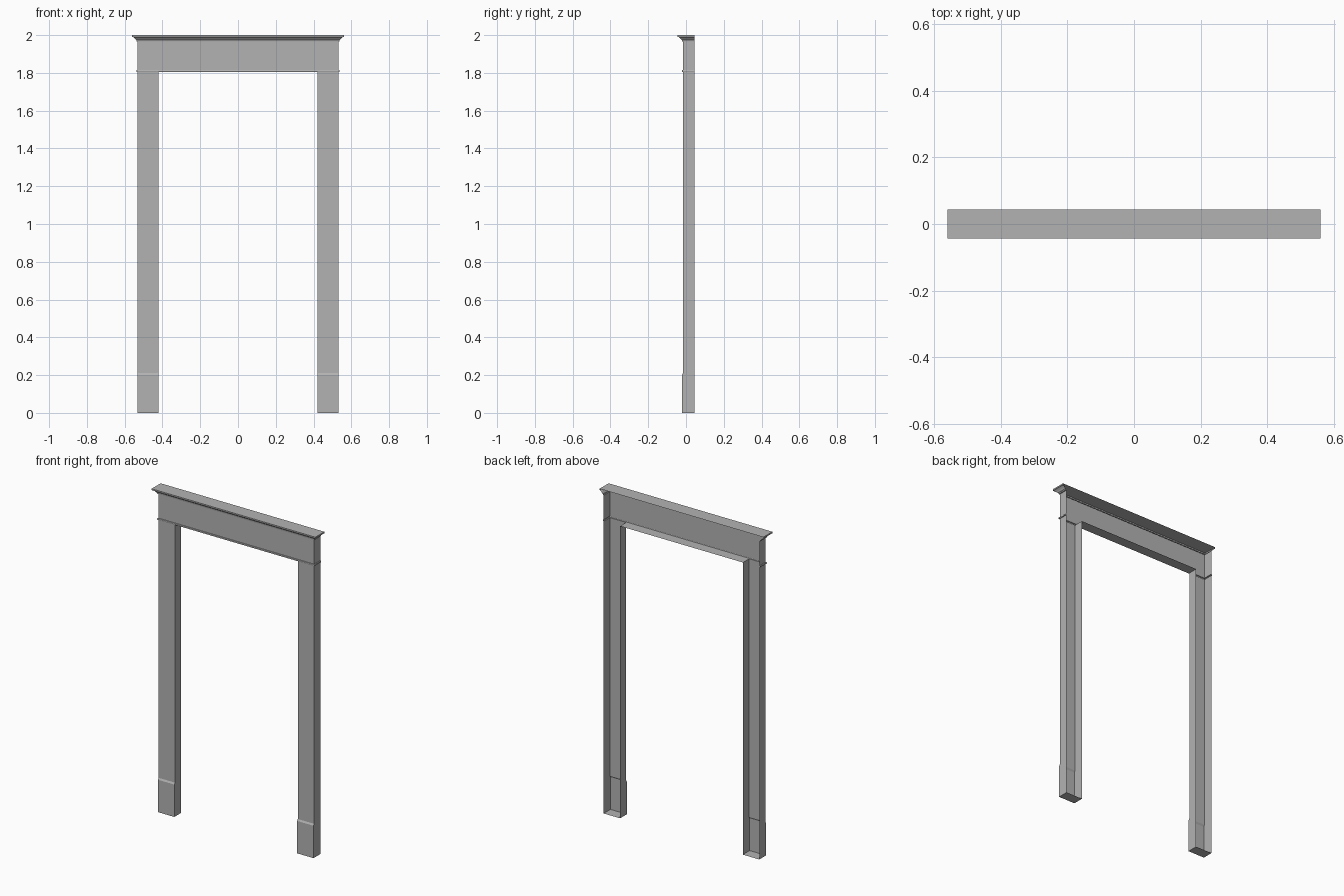
import bpy
import bmesh

cube = bpy.data.objects.get("Cube")
if cube:
    bpy.data.objects.remove(cube)

HALF = 0.532     # outer half width of the surround
OPENING = 0.42   # half width of the doorway
FRONT = -0.016   # main front plane
BACK = 0.044     # open back plane, set against the wall
HEAD = 1.806     # top of the doorway

grey = bpy.data.materials.new("painted_grey")
grey.use_nodes = True
colour = (0.45, 0.45, 0.45, 1)
grey.diffuse_color = colour
grey.node_tree.nodes["Principled BSDF"].inputs["Base Color"].default_value = colour


def finish(name, bm):
    mesh = bpy.data.meshes.new(name)
    bm.to_mesh(mesh)
    bm.free()
    mesh.materials.append(grey)
    obj = bpy.data.objects.new(name, mesh)
    bpy.context.collection.objects.link(obj)
    return obj


def channel(name, x0, x1, levels, cap_bottom=False, cap_top=False):
    """Three-sided shell, open at the back; levels are (side offset, front offset, z)."""
    bm = bmesh.new()
    rings = []
    for side, out, z in levels:
        plan = [(x0 - side, BACK), (x0 - side, FRONT - out),
                (x1 + side, FRONT - out), (x1 + side, BACK)]
        rings.append([bm.verts.new((x, y, z)) for x, y in plan])
    for low, high in zip(rings, rings[1:]):
        for i in range(3):
            bm.faces.new((low[i], low[i + 1], high[i + 1], high[i]))
    if cap_bottom:
        bm.faces.new(rings[0][::-1])
    if cap_top:
        bm.faces.new(rings[-1])
    return finish(name, bm)


# Pilasters, each with a slightly raised plinth block and a bevelled top
shaft = [(0, 0.006, 0), (0, 0.006, 0.2), (0, 0, 0.21), (0, 0, HEAD)]
for name, x0, x1 in (("right_pilaster", -HALF, -OPENING),
                     ("left_pilaster", OPENING, HALF)):
    channel(name, x0, x1, shaft, cap_bottom=True)

# Bead moulding, frieze and coved cornice in one returned profile
profile = [(0, HEAD), (0.005, HEAD), (0.006, 1.81), (0.005, 1.814), (0, 1.815),
           (0, 1.966), (0.005, 1.967), (0.006, 1.974), (0.01, 1.976),
           (0.014, 1.982), (0.021, 1.988), (0.024, 1.99), (0.028, 1.991), (0.028, 2)]
channel("lintel_and_cornice", -HALF, HALF,
        [(o, o, z) for o, z in profile], cap_top=True)

# Underside of the lintel across the doorway
bm = bmesh.new()
bm.faces.new([bm.verts.new((x, y, HEAD)) for x, y in
              ((-OPENING, FRONT), (-OPENING, BACK), (OPENING, BACK), (OPENING, FRONT))])
finish("doorway_soffit", bm)
